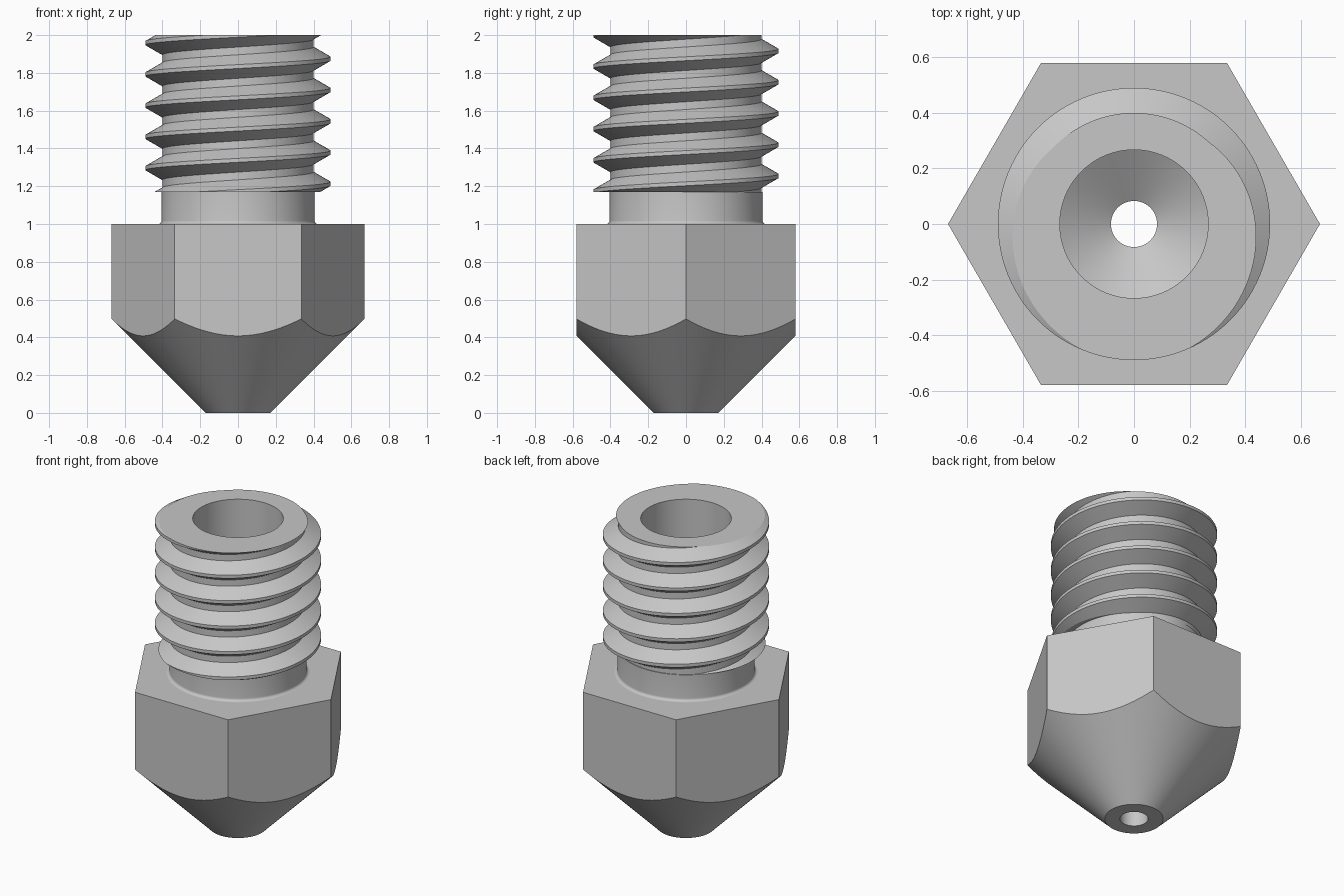
import bpy
import bmesh
from math import pi, cos, sin, sqrt, radians

SEGMENTS = 180
PITCH = 0.1655
CREST_R, ROOT_R, NECK_R = 0.49, 0.40, 0.405
CREST_HALF = PITCH / 16
ROOT_HALF = CREST_HALF + (CREST_R - ROOT_R) / sqrt(3)
THREAD_BOTTOM, TOP = 1.17, 2.0
HEX_APOTHEM, HEX_TOP = 0.58, 1.0
TIP_R, HOLE_R, BORE_R = 0.172, 0.083, 0.267
FILLET = 0.018

cube = bpy.data.objects.get("Cube")
if cube:
    bpy.data.objects.remove(cube, do_unlink=True)

metal = bpy.data.materials.new("grey metal")
metal.use_nodes = True
colour = (0.57, 0.57, 0.57, 1)
metal.diffuse_color = colour
metal.node_tree.nodes["Principled BSDF"].inputs["Base Color"].default_value = colour


def sweep(name, column):
    """Turn a (radius, height) column, which may vary with the angle, around z."""
    bm = bmesh.new()
    columns = []
    for i in range(SEGMENTS + 1):
        a = 2 * pi * i / SEGMENTS
        columns.append([bm.verts.new((r * cos(a), r * sin(a), z)) for r, z in column(a)])
    for left, right in zip(columns, columns[1:]):
        for j in range(len(left) - 1):
            bm.faces.new((left[j], right[j], right[j + 1], left[j + 1]))
    bmesh.ops.remove_doubles(bm, verts=bm.verts, dist=1e-5)
    mesh = bpy.data.meshes.new(name)
    bm.to_mesh(mesh)
    bm.free()
    mesh.materials.append(metal)
    obj = bpy.data.objects.new(name, mesh)
    bpy.context.collection.objects.link(obj)
    bpy.ops.object.select_all(action="DESELECT")
    obj.select_set(True)
    bpy.context.view_layer.objects.active = obj
    bpy.ops.object.shade_smooth_by_angle(angle=radians(25))
    return obj


# Hexagonal body, cut below by the 45 degree cone of the tip
def hex_column(a):
    r = HEX_APOTHEM / cos((a % (pi / 3)) - pi / 6)
    return [(HOLE_R, 0), (TIP_R, 0), (r, r - TIP_R), (r, HEX_TOP),
            (NECK_R + FILLET, HEX_TOP)]


# Plain neck with a small fillet at its foot
def neck_column(a):
    arc = [(NECK_R + FILLET * (1 - sin(t)), HEX_TOP + FILLET * (1 - cos(t)))
           for t in (k * pi / 12 for k in range(7))]
    return arc + [(NECK_R, THREAD_BOTTOM)]


# Right-hand thread, cut flat at both ends
def thread_radius(z, crest):
    d = abs((z - crest + PITCH / 2) % PITCH - PITCH / 2)
    return min(CREST_R, max(ROOT_R, CREST_R - (d - CREST_HALF) * sqrt(3)))


def thread_column(a):
    crest = 1.875 + PITCH * a / (2 * pi)
    points = [(NECK_R, THREAD_BOTTOM)]
    for turn in range(-7, 3):
        for offset in (-ROOT_HALF, -CREST_HALF, CREST_HALF, ROOT_HALF):
            z = min(TOP, max(THREAD_BOTTOM, crest + turn * PITCH + offset))
            points.append((thread_radius(z, crest), z))
    return points + [(BORE_R, TOP)]


# Drilled bore narrowing to the outlet hole
def bore_column(a):
    return [(BORE_R, TOP), (BORE_R, 0.32), (HOLE_R, 0.2), (HOLE_R, 0)]


sweep("hex_body_and_tip", hex_column)
sweep("neck", neck_column)
sweep("threaded_shank", thread_column)
sweep("bore", bore_column)
